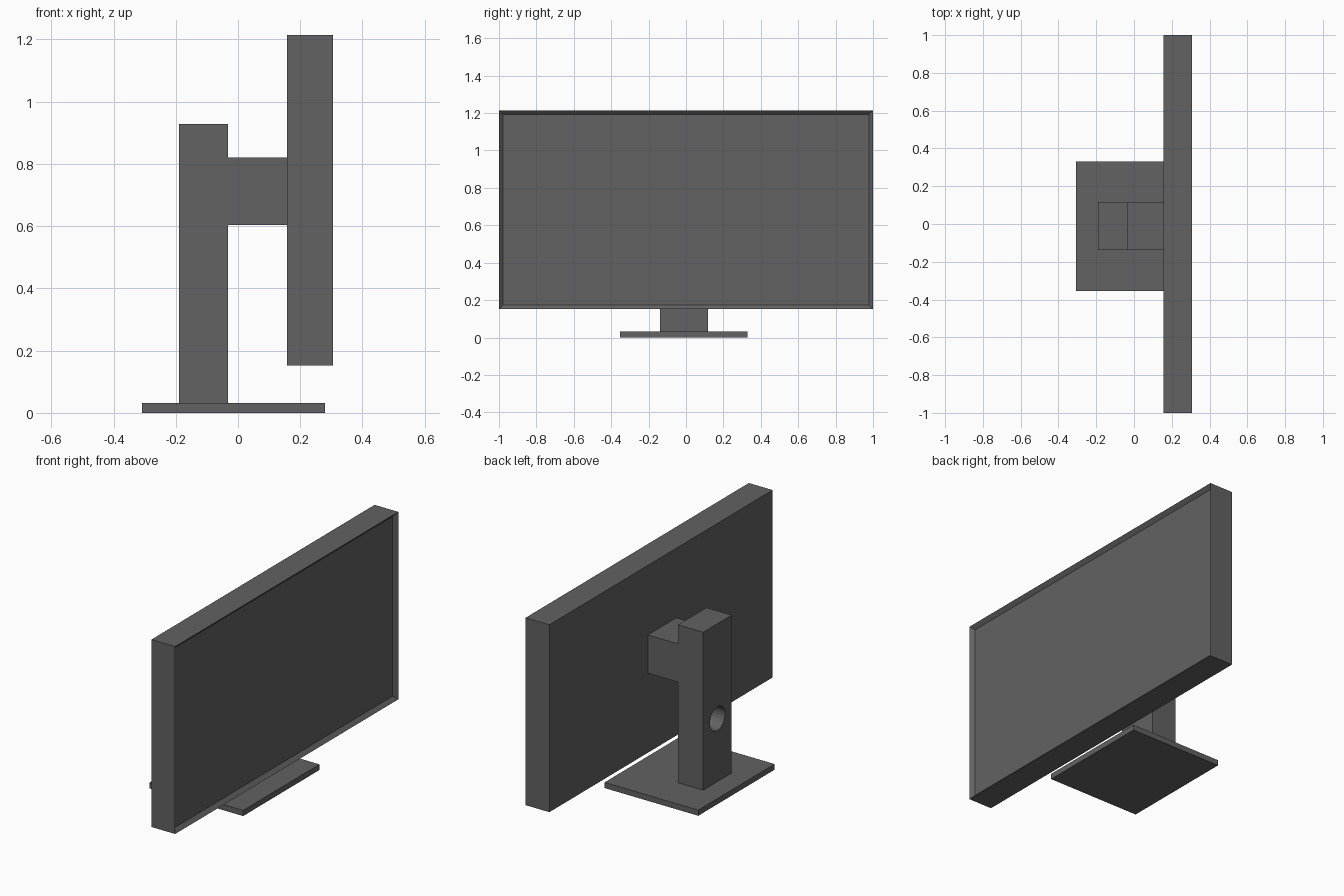
import bpy
import bmesh
from mathutils import Matrix, Vector

default = bpy.data.objects.get("Cube")
if default:
    bpy.data.objects.remove(default, do_unlink=True)

GREY = (0.122, 0.122, 0.122, 1)
grey = bpy.data.materials.new("dark grey plastic")
grey.use_nodes = True
grey.diffuse_color = GREY
grey.node_tree.nodes["Principled BSDF"].inputs["Base Color"].default_value = GREY


def add_object(name, bm):
    mesh = bpy.data.meshes.new(name)
    bm.to_mesh(mesh)
    bm.free()
    mesh.materials.append(grey)
    obj = bpy.data.objects.new(name, mesh)
    bpy.context.collection.objects.link(obj)
    return obj


def box_mesh(low, high):
    low, high = Vector(low), Vector(high)
    bm = bmesh.new()
    bmesh.ops.create_cube(bm, size=1, matrix=Matrix.Translation((low + high) / 2)
                          @ Matrix.Diagonal((*(high - low), 1)))
    return bm


# Stand: foot plate, upright post and the arm that carries the panel
SIDE_LOW, SIDE_HIGH = -0.138, 0.117
add_object("stand_base", box_mesh((-0.308, -0.354, 0), (0.28, 0.33, 0.032)))
post = add_object("stand_post", box_mesh((-0.19, SIDE_LOW, 0.032), (-0.032, SIDE_HIGH, 0.928)))
add_object("mount_arm", box_mesh((-0.032, SIDE_LOW, 0.603), (0.157, SIDE_HIGH, 0.82)))

# Round cable hole through the post
bm = bmesh.new()
bmesh.ops.create_cone(bm, cap_ends=True, segments=32, radius1=0.067, radius2=0.067, depth=0.4,
                      matrix=Matrix.Translation((-0.11, (SIDE_LOW + SIDE_HIGH) / 2, 0.39))
                      @ Matrix.Rotation(1.5707963, 4, "Y"))
cutter = add_object("cable_hole_cutter", bm)
cutter.hide_render = True
hole = post.modifiers.new("cable_hole", "BOOLEAN")
hole.operation = "DIFFERENCE"
hole.solver = "EXACT"
hole.object = cutter
bpy.context.view_layer.objects.active = post
post.select_set(True)
bpy.ops.object.modifier_apply(modifier=hole.name)
bpy.data.objects.remove(cutter, do_unlink=True)
bpy.ops.object.shade_smooth_by_angle()

# Panel with a recessed screen inside a thin bezel
bm = box_mesh((0.157, -1, 0.152), (0.306, 1, 1.215))
bm.normal_update()
screen = max(bm.faces, key=lambda f: f.normal.x)
bmesh.ops.inset_region(bm, faces=[screen], thickness=0.031)
for vert in screen.verts:
    vert.co.x -= 0.02
add_object("display_panel", bm)
